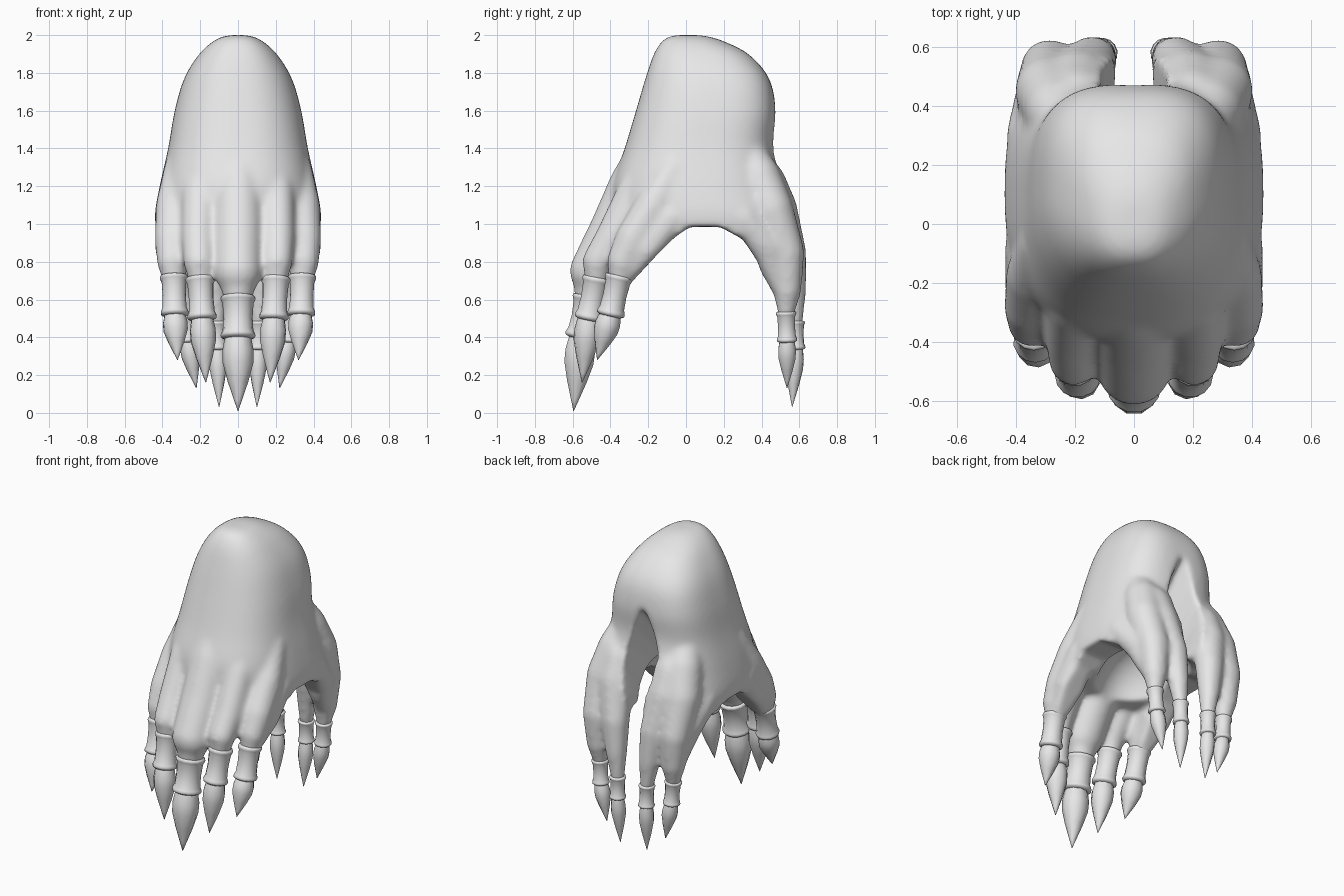
import bpy, bmesh, math
from mathutils import Vector

cube = bpy.data.objects.get("Cube")
if cube:
    bpy.data.objects.remove(cube, do_unlink=True)

grey = bpy.data.materials.new("pale grey")
grey.use_nodes = True
COLOUR = (0.8, 0.8, 0.8, 1)
grey.diffuse_color = COLOUR
grey.node_tree.nodes["Principled BSDF"].inputs["Base Color"].default_value = COLOUR


def finish(bm, name):
    bmesh.ops.recalc_face_normals(bm, faces=bm.faces[:])
    mesh = bpy.data.meshes.new(name)
    bm.to_mesh(mesh)
    bm.free()
    mesh.materials.append(grey)
    obj = bpy.data.objects.new(name, mesh)
    bpy.context.collection.objects.link(obj)
    return obj


def smooth(obj, angle):
    bpy.ops.object.select_all(action="DESELECT")
    obj.select_set(True)
    bpy.context.view_layer.objects.active = obj
    bpy.ops.object.shade_smooth_by_angle(angle=math.radians(angle))


def loft(bm, rings):
    rows = [[bm.verts.new(p) for p in ring] for ring in rings]
    for a, b in zip(rows, rows[1:]):
        for i in range(len(a)):
            j = (i + 1) % len(a)
            bm.faces.new((a[i], a[j], b[j], b[i]))
    bm.faces.new(rows[0])
    bm.faces.new(rows[-1])


def circle(centre, axis, radius, sides):
    turn = Vector((0, 0, 1)).rotation_difference(axis)
    return [centre + turn @ Vector((radius * math.cos(i * math.tau / sides),
                                    radius * math.sin(i * math.tau / sides), 0))
            for i in range(sides)]


def limb(bm, points):
    """Chain of balls joined by tapered tubes."""
    for x, y, z, r in points:
        made = bmesh.ops.create_uvsphere(bm, u_segments=20, v_segments=12, radius=r)
        bmesh.ops.translate(bm, verts=made["verts"], vec=(x, y, z))
    for a, b in zip(points, points[1:]):
        p, q = Vector(a[:3]), Vector(b[:3])
        axis = (q - p).normalized()
        loft(bm, [circle(p, axis, a[3], 20), circle(q, axis, b[3], 20)])


def lathe(name, p, q, profile, sides):
    p, q = Vector(p), Vector(q)
    axis = (q - p).normalized()
    bm = bmesh.new()
    loft(bm, [circle(p.lerp(q, t), axis, r, sides) for t, r in profile])
    smooth(finish(bm, name), 75)


def curve_through(rows, steps=5):
    """Smooth rows of numbers with a spline through them."""
    rows = [Vector(r) for r in rows]
    padded = [rows[0]] + rows + [rows[-1]]
    out = []
    for a, b, c, d in zip(padded, padded[1:], padded[2:], padded[3:]):
        for i in range(steps):
            t = i / steps
            out.append(b + t / 2 * (c - a + t * (2 * a - 5 * b + 4 * c - d
                                                 + t * (3 * b - a - 3 * c + d))))
    return out + [rows[-1]]


def oval(z, half_x, front, back, back_power, sides=64):
    """Cross-section that is round in front and squarer behind."""
    ring = []
    middle, depth = (front + back) / 2, (back - front) / 2
    for i in range(sides):
        c, s = math.cos(i * math.tau / sides), math.sin(i * math.tau / sides)
        power = back_power if s > 0 else 2.4
        ring.append((half_x * math.copysign(abs(c) ** (2 / power), c),
                     middle + depth * math.copysign(abs(s) ** (2 / power), s), z))
    return ring


def mirrored(points, side):
    return [(side * p[0],) + tuple(p[1:]) for p in points]


# Domed body: height, half width, front, back, squareness of the back
DOME = [(2.0, .05, -.06, .08, 2.2), (1.975, .12, -.12, .18, 2.4),
        (1.9, .205, -.17, .33, 2.7), (1.77, .285, -.215, .44, 2.9),
        (1.6, .335, -.265, .475, 3), (1.4, .37, -.325, .468, 2.9),
        (1.2, .415, -.39, .53, 2.7), (1.05, .44, -.385, .57, 2.8),
        (.93, .43, -.32, .55, 2.8)]
# Fingers as chains of x, y, z, radius
CENTRE = [(0, -.2, 1.36, .12), (0, -.275, 1.2, .135), (0, -.375, .97, .135),
          (0, -.49, .75, .127), (0, -.508, .64, .085)]
FINGERS = [
    [(.19, -.19, 1.3, .1), (.2, -.27, 1.16, .1), (.21, -.39, .93, .09),
     (.205, -.465, .8, .085), (.2, -.475, .7, .062)],
    [(.31, -.06, 1.3, .08), (.335, -.17, 1.1, .1), (.347, -.28, .92, .095),
     (.345, -.335, .8, .085), (.34, -.352, .71, .062)],
    [(.21, .3, 1.4, .1), (.25, .38, 1.25, .12), (.288, .45, 1.08, .118),
     (.287, .53, .85, .098), (.28, .535, .65, .077), (.275, .53, .52, .044)],
    [(.2, .28, 1.4, .1), (.195, .42, 1.22, .11), (.19, .48, 1.08, .11),
     (.145, .55, .85, .088), (.125, .57, .65, .068), (.11, .577, .47, .042)],
    # webs that carry the outer fingers into the side arch
    [(.34, -.3, .76, .07), (.345, -.21, .87, .095), (.35, -.08, 1.03, .09)],
    [(.29, .5, .68, .06), (.305, .43, .88, .1), (.345, .3, 1.03, .09)],
]

bm = bmesh.new()
loft(bm, [oval(*row) for row in curve_through(DOME)])
limb(bm, CENTRE)
for side in (1, -1):
    for finger in FINGERS:
        limb(bm, mirrored(finger, side))
body = finish(bm, "body")

# Cutter for the arch that runs from side to side
ARCH = [(-.28, .4), (-.28, .7), (-.16, .83), (-.06, .93), (.02, .985), (.18, .985),
        (.3, .92), (.38, .8), (.44, .6), (.455, .4)]
bm = bmesh.new()
loft(bm, [[(x, y, z) for y, z in ARCH] for x in (-.7, .7)])
arch = finish(bm, "arch_cutter")

# Cutter for the cleft between the back legs, its roof sloping down inward
CLEFT = [(.06, .3), (.05, .8), (.07, 1.0), (.105, 1.17), (.115, 1.32), (.075, 1.48),
         (.015, 1.61)]
section = CLEFT + mirrored(CLEFT[::-1], -1)
bm = bmesh.new()
loft(bm, [[(x * w, y, .3 + (z - .3) * h) for x, z in section]
          for y, w, h in ((.1, .8, .7), (.47, 1, 1), (.8, .95, 1.05))])
cleft = finish(bm, "cleft_cutter")

# Cutter for the hollow under the dome
bm = bmesh.new()
made = bmesh.ops.create_uvsphere(bm, u_segments=32, v_segments=20, radius=1)
bmesh.ops.scale(bm, verts=made["verts"], vec=(.28, .37, .42))
bmesh.ops.translate(bm, verts=made["verts"], vec=(0, .09, .77))
hollow = finish(bm, "hollow_cutter")


def remesh():
    mod = body.modifiers.new("Remesh", "REMESH")
    mod.mode = "VOXEL"
    mod.voxel_size = .014


# Fuse the body, carve it, then soften the joins
remesh()
for cutter in (arch, cleft, hollow):
    cutter.hide_render = True
    cut = body.modifiers.new("Cut", "BOOLEAN")
    cut.operation = "DIFFERENCE"
    cut.object = cutter
remesh()
soften = body.modifiers.new("Smooth", "SMOOTH")
soften.factor = .5
soften.iterations = 14
graph = bpy.context.evaluated_depsgraph_get()
fused = bpy.data.meshes.new_from_object(body.evaluated_get(graph))
body.modifiers.clear()
body.data = fused
body.data.materials.clear()
body.data.materials.append(grey)
for cutter in (arch, cleft, hollow):
    bpy.data.objects.remove(cutter, do_unlink=True)
smooth(body, 80)

# Claws: name, cuff top, cuff bottom, tip, radius
CLAWS = [
    ("front_middle", (0, -.51, .61), (0, -.552, .4), (0, -.595, .01), .083),
    ("front_inner", (.2, -.472, .71), (.19, -.515, .5), (.17, -.55, .16), .07),
    ("front_outer", (.34, -.355, .72), (.335, -.4, .52), (.32, -.47, .28), .067),
    ("back_outer", (.275, .53, .53), (.265, .535, .38), (.22, .535, .13), .049),
    ("back_inner", (.11, .577, .48), (.108, .58, .34), (.1, .562, .03), .047),
]
CUFF = [(-.05, .85), (-.03, 1.08), (.02, 1.13), (.07, 1.08), (.14, .99), (.5, .93),
        (.82, .98), (.9, 1.08), (.95, 1.12), (1, 1.08), (1.04, .85)]
CLAW = [(-.08, .7), (0, .84), (.18, 1), (.35, .98), (.6, .66), (.85, .26), (1, .015)]

for name, top, base, tip, radius in CLAWS:
    for side in (1, -1) if top[0] else (1,):
        label = name + ("" if not top[0] else "_left" if side > 0 else "_right")
        p, q, end = mirrored([top, base, tip], side)
        lathe(label + "_cuff", p, q, [(t, r * radius) for t, r in CUFF], 14)
        lathe(label + "_claw", q, end, [(t, r * radius) for t, r in CLAW], 10)
